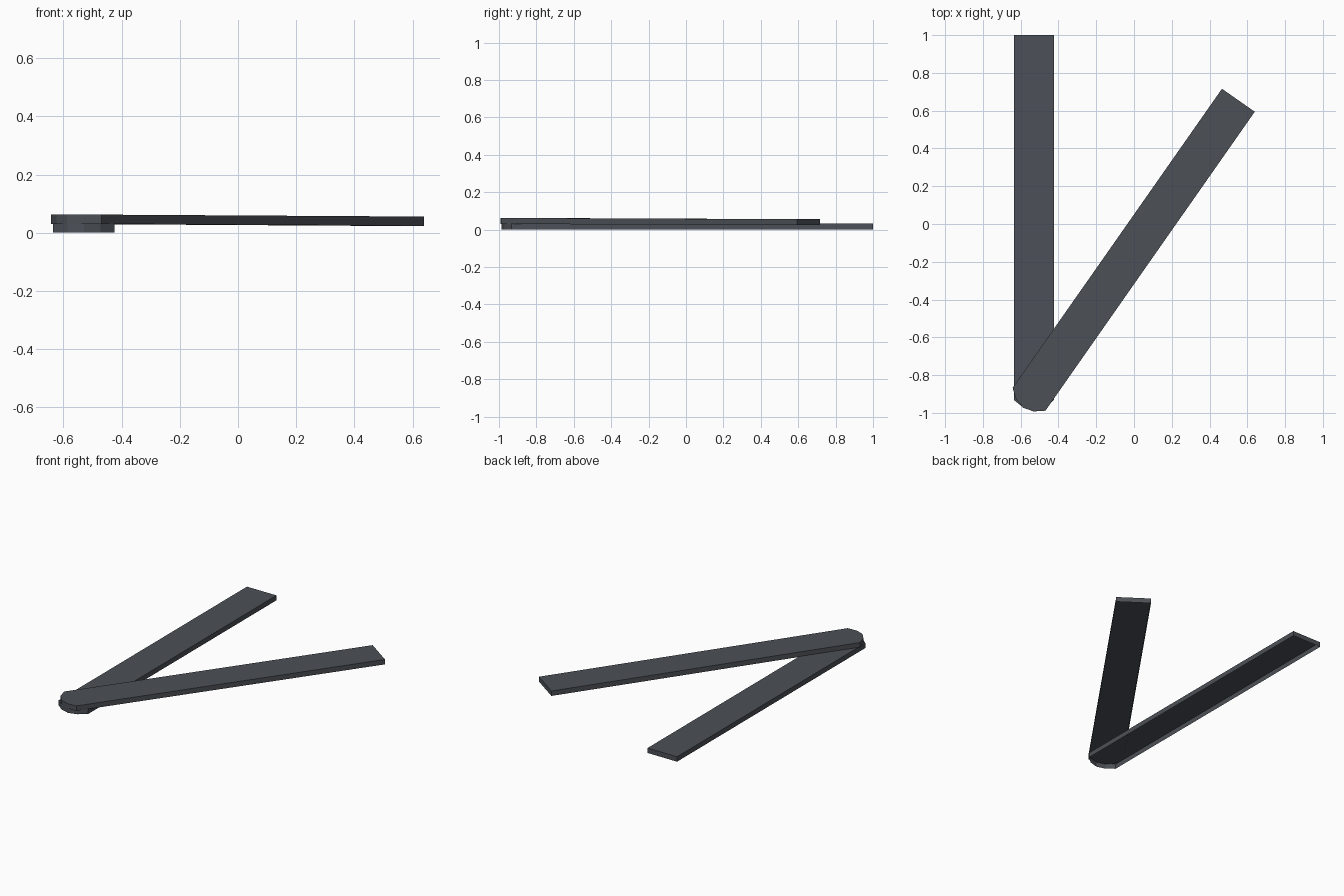
import bpy, bmesh, math
from mathutils import Matrix, Vector

if "Cube" in bpy.data.objects:
    bpy.data.objects.remove(bpy.data.objects["Cube"])

slate = bpy.data.materials.new("slate_grey")
slate.diffuse_color = (0.072, 0.081, 0.095, 1)
slate.use_nodes = True
slate.node_tree.nodes["Principled BSDF"].inputs["Base Color"].default_value = slate.diffuse_color

THICK = 0.032
HALF = 0.106
# Outline of one strip: square end at y = 0, faceted round end at y = -1.987
OUTLINE = [(-HALF, 0), (-HALF, -1.932), (-0.057, -1.971), (0, -1.987),
           (0.057, -1.971), (HALF, -1.932), (HALF, 0)]


def strip(name, matrix):
    """Thin strip: top plate and side walls, open underneath."""
    bm = bmesh.new()
    low = [bm.verts.new((x, y, 0)) for x, y in OUTLINE]
    top = [bm.verts.new((x, y, THICK)) for x, y in OUTLINE]
    bm.faces.new(top)
    n = len(OUTLINE)
    for i in range(n):
        j = (i + 1) % n
        bm.faces.new((low[i], low[j], top[j], top[i]))
    bm.transform(matrix)
    mesh = bpy.data.meshes.new(name)
    bm.to_mesh(mesh)
    bm.free()
    mesh.materials.append(slate)
    obj = bpy.data.objects.new(name, mesh)
    bpy.context.collection.objects.link(obj)
    return obj


# Lower strip lies flat on the ground
strip("lower_strip", Matrix.Translation((-0.53, 1.0, 0)))

# Upper strip swings out 35 degrees and dips slightly toward its free end
strip("upper_strip", Matrix.Translation((0.5525, 0.655, 0.0235))
      @ Matrix.Rotation(math.radians(-35), 4, 'Z')
      @ Matrix.Rotation(math.radians(-0.2), 4, 'X'))
